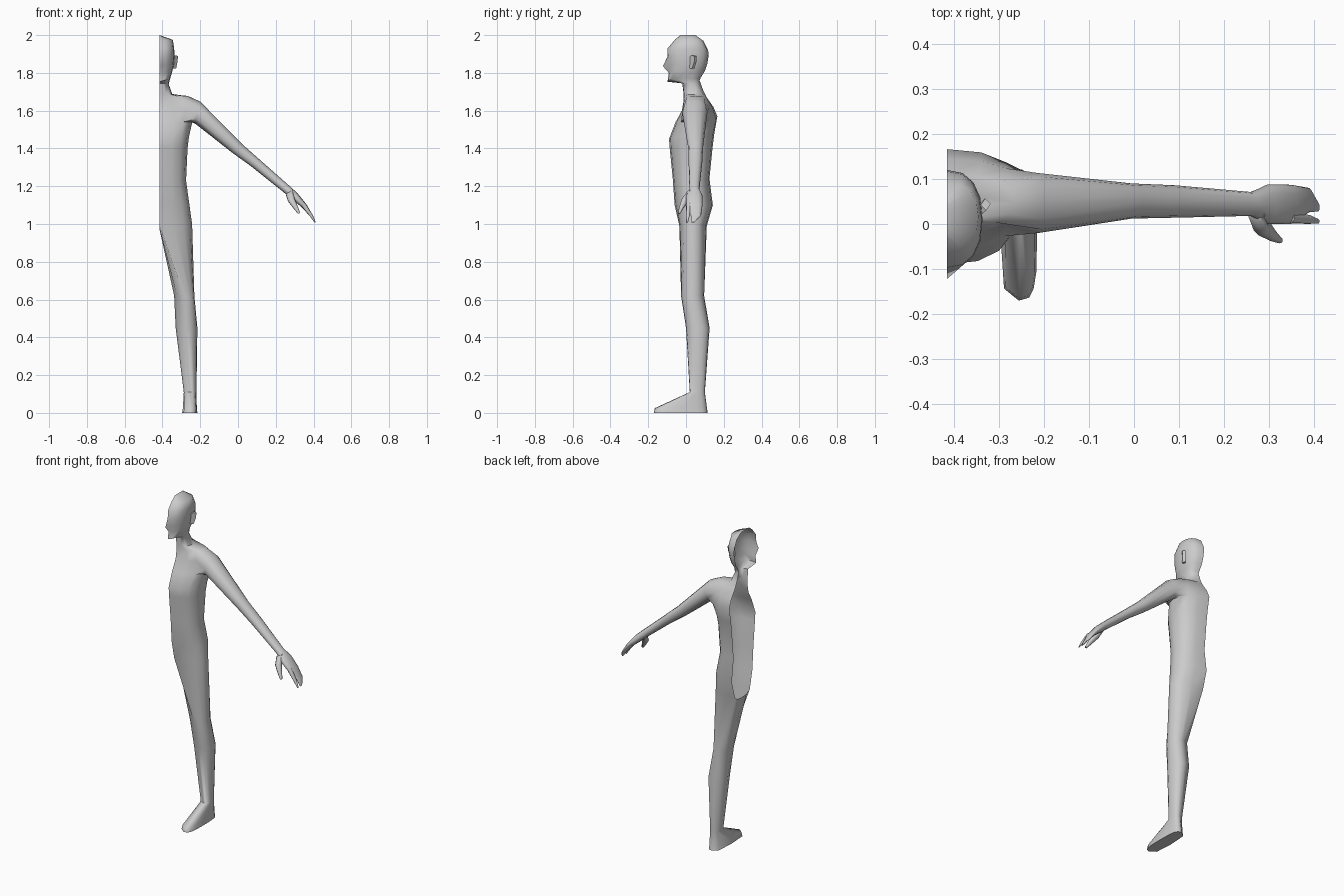
import bpy, bmesh, math
from mathutils import Vector

CUT = -0.415  # x of the open middle plane

skin = bpy.data.materials.new("plain_grey")
skin.diffuse_color = (0.6, 0.6, 0.6, 1)


def power(v, e):
    return math.copysign(abs(v) ** e, v) if abs(v) > 1e-6 else 0.0


def finish(bm, name, angle=60):
    bmesh.ops.remove_doubles(bm, verts=bm.verts, dist=0.0004)
    bmesh.ops.recalc_face_normals(bm, faces=bm.faces)
    me = bpy.data.meshes.new(name)
    bm.to_mesh(me)
    bm.free()
    me.materials.append(skin)
    ob = bpy.data.objects.new(name, me)
    bpy.context.collection.objects.link(ob)
    bpy.ops.object.select_all(action='DESELECT')
    ob.select_set(True)
    bpy.context.view_layer.objects.active = ob
    bpy.ops.object.shade_smooth_by_angle(angle=math.radians(angle))
    return ob


def bridge(bm, a, b, closed=True):
    n = len(a)
    for i in range(n if closed else n - 1):
        j = (i + 1) % n
        bm.faces.new((a[i], a[j], b[j], b[i]))


def half_loop(bm, zf, zs, zb, yf, yb, w, e=0.85):
    """Nine points from front to back around the side of the body."""
    out = []
    for k in range(9):
        t = math.radians(-90 + 22.5 * k)
        c, s = power(math.cos(t), e), power(math.sin(t), e)
        mid = zf + (zb - zf) * (s + 1) / 2
        out.append(bm.verts.new((CUT + w * c, (yf + yb) / 2 + (yb - yf) / 2 * s,
                                 mid + (zs - mid) * c)))
    return out


def leg_ring(bm, z, x0, x1, y0, y1, e):
    angles = [-90 + 22.5 * k for k in range(9)] + [135, 180, 225]
    out = []
    for a in angles:
        t = math.radians(a)
        out.append(bm.verts.new(((x0 + x1) / 2 + (x1 - x0) / 2 * power(math.cos(t), e) if a <= 90
                                 else (x0 + x1) / 2 - (x1 - x0) / 2 * power(abs(math.sin(math.radians(a - 90))), e),
                                 (y0 + y1) / 2 + (y1 - y0) / 2 * power(math.sin(t), e), z)))
    return out


def limb_ring(bm, xt, zt, xb, zb, y0, y1, n=12):
    """Ring spanned by a top point, a bottom point and a y range."""
    top, bot = Vector((xt, 0, zt)), Vector((xb, 0, zb))
    mid, up = (top + bot) / 2, (top - bot) / 2
    out = []
    for k in range(n):
        t = math.radians(150 - 360 / n * k)
        p = mid + up * power(math.sin(t), 0.9)
        p.y = (y0 + y1) / 2 + (y1 - y0) / 2 * power(math.cos(t), 0.9)
        out.append(bm.verts.new(p))
    return out


def tube(name, rings, n=8):
    bm = bmesh.new()
    loops = [limb_ring(bm, *r, n=n) for r in rings]
    for a, b in zip(loops, loops[1:]):
        bridge(bm, a, b)
    bm.faces.new(loops[0])
    bm.faces.new(loops[-1])
    return finish(bm, name)


# Torso, neck and head: height at front, side, back; y front, y back; width
levels = [
    (0.99, 1.00, 0.99, -0.035, 0.11, 0.172),
    (1.10, 1.10, 1.10, -0.060, 0.142, 0.158),
    (1.24, 1.23, 1.24, -0.070, 0.124, 0.140),
    (1.40, 1.40, 1.40, -0.086, 0.140, 0.148),
    (1.45, 1.46, 1.48, -0.090, 0.150, 0.155),
    (1.54, 1.54, 1.57, -0.055, 0.166, 0.173),
    (1.60, 1.62, 1.62, -0.022, 0.145, 0.175),
    (1.65, 1.678, 1.67, -0.013, 0.11, 0.150),
    (1.70, 1.685, 1.71, -0.014, 0.09, 0.068),
    (1.745, 1.74, 1.76, -0.020, 0.072, 0.048),
    (1.753, 1.77, 1.775, -0.098, 0.078, 0.056),
    (1.80, 1.81, 1.81, -0.091, 0.100, 0.068),
    (1.835, 1.845, 1.845, -0.096, 0.112, 0.075),
    (1.885, 1.89, 1.89, -0.099, 0.120, 0.079),
    (1.93, 1.93, 1.92, -0.097, 0.117, 0.077),
    (1.975, 1.975, 1.97, -0.060, 0.092, 0.070),
    (2.00, 2.00, 2.00, -0.030, 0.050, 0.0),
]
bm = bmesh.new()
loops = [half_loop(bm, *l) for l in levels]
loops[12][0].co.y = -0.122  # nose tip
for r, (a, b) in enumerate(zip(loops, loops[1:])):
    for i in range(8):
        if r in (5, 6) and 2 <= i < 6:
            continue  # opening for the arm
        bm.faces.new((a[i], a[i + 1], b[i + 1], b[i]))

# Arm and hand, grown from the shoulder opening
ring = loops[7][2:7] + [loops[6][6]] + loops[5][2:7][::-1] + [loops[6][2]]
for spec in [
    (-0.200, 1.648, -0.225, 1.530, -0.020, 0.113),
    (0.020, 1.425, -0.030, 1.377, 0.012, 0.090),
    (0.110, 1.345, 0.070, 1.305, 0.014, 0.086),
    (0.278, 1.197, 0.243, 1.167, 0.018, 0.071),
    (0.315, 1.163, 0.278, 1.136, 0.000, 0.088),
    (0.362, 1.105, 0.336, 1.090, 0.000, 0.087),
    (0.396, 1.047, 0.381, 1.041, 0.026, 0.080),
    (0.412, 1.010, 0.405, 1.008, 0.028, 0.046),
]:
    nxt = limb_ring(bm, *spec)
    bridge(bm, ring, nxt)
    ring = nxt
bm.faces.new(ring)

# Leg and foot, grown from the hip
crotch = [bm.verts.new((CUT, y, z)) for y, z in ((0.085, 0.975), (0.04, 0.97), (-0.005, 0.975))]
ring = loops[0] + crotch
for spec in [
    (0.62, -0.338, -0.231, -0.026, 0.096, 0.9),
    (0.45, -0.330, -0.215, 0.000, 0.125, 0.9),
    (0.11, -0.287, -0.220, 0.020, 0.100, 0.9),
    (0.025, -0.292, -0.218, -0.165, 0.111, 0.6),
    (0.0, -0.296, -0.215, -0.170, 0.115, 0.6),
]:
    nxt = leg_ring(bm, *spec)
    bridge(bm, ring, nxt)
    ring = nxt
bm.faces.new(ring)
finish(bm, "half_body")

# Index finger and thumb
tube("index_finger", [
    (0.356, 1.112, 0.332, 1.098, 0.001, 0.028),
    (0.396, 1.047, 0.381, 1.040, 0.000, 0.020),
    (0.412, 1.010, 0.405, 1.008, 0.001, 0.011),
])
tube("thumb", [
    (0.290, 1.180, 0.252, 1.158, 0.005, 0.050),
    (0.300, 1.135, 0.264, 1.120, -0.026, 0.020),
    (0.318, 1.090, 0.295, 1.080, -0.038, -0.012),
    (0.330, 1.058, 0.317, 1.054, -0.043, -0.030),
])

# Ear: thin flap leaning outwards and back
bm = bmesh.new()
front = [bm.verts.new((x, y, z)) for x, y, z in (
    (-0.345, 0.015, 1.880), (-0.345, 0.018, 1.825), (-0.328, 0.032, 1.822),
    (-0.320, 0.044, 1.860), (-0.318, 0.045, 1.888), (-0.328, 0.030, 1.893))]
back = [bm.verts.new(v.co + Vector((-0.012, 0.012, 0))) for v in front]
bridge(bm, front, back)
bm.faces.new(front)
bm.faces.new(back)
finish(bm, "ear", 40)
